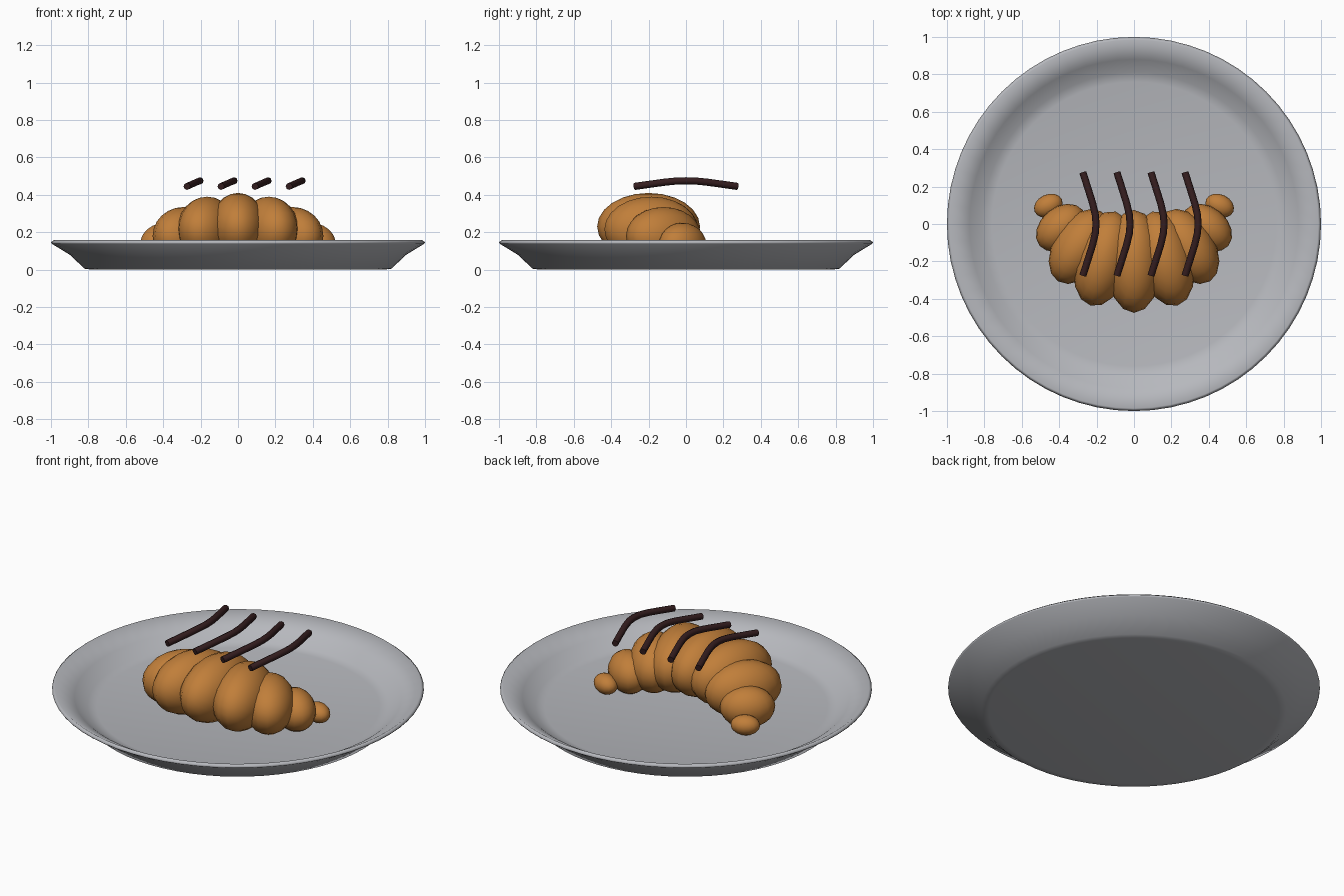
import bpy, bmesh, math
from mathutils import Vector, Matrix

if "Cube" in bpy.data.objects:
    bpy.data.objects.remove(bpy.data.objects["Cube"])


def material(name, rgb):
    m = bpy.data.materials.new(name)
    m.diffuse_color = (*rgb, 1)
    m.use_nodes = True
    m.node_tree.nodes["Principled BSDF"].inputs["Base Color"].default_value = m.diffuse_color
    return m


GREY = material("plate grey", (0.47, 0.48, 0.51))
GOLDEN = material("baked golden", (0.53, 0.21, 0.042))
CHOCOLATE = material("dark chocolate", (0.036, 0.013, 0.014))


def finish(name, bm, mat, angle=None):
    bmesh.ops.recalc_face_normals(bm, faces=bm.faces)
    mesh = bpy.data.meshes.new(name)
    bm.to_mesh(mesh)
    bm.free()
    mesh.materials.append(mat)
    obj = bpy.data.objects.new(name, mesh)
    bpy.context.collection.objects.link(obj)
    bpy.context.view_layer.objects.active = obj
    obj.select_set(True)
    if angle is None:
        bpy.ops.object.shade_smooth()
    else:
        bpy.ops.object.shade_smooth_by_angle(angle=math.radians(angle))
    obj.select_set(False)
    return obj


def bridge(bm, rings):
    n = len(rings[0])
    for a, b in zip(rings, rings[1:]):
        for i in range(n):
            j = (i + 1) % n
            bm.faces.new((a[i], a[j], b[j], b[i]))
    bm.faces.new(rings[0])
    bm.faces.new(rings[-1])


# Plate: revolved profile (radius, height) from underside, over the rim, to floor
def plate():
    profile = [(0.78, 0), (0.82, 0.005), (0.90, 0.08), (0.995, 0.138), (1.0, 0.146),
               (0.985, 0.158), (0.88, 0.098), (0.81, 0.045), (0.76, 0.035)]
    n = 64
    bm = bmesh.new()
    rings = [[bm.verts.new((r * math.cos(2 * math.pi * i / n),
                            r * math.sin(2 * math.pi * i / n), z)) for i in range(n)]
             for r, z in profile]
    bridge(bm, rings)
    finish("plate", bm, GREY)


# Croissant: overlapping squashed balls fanned along an arc
def croissant_segment(name, centre, size, turn):
    bm = bmesh.new()
    bmesh.ops.create_uvsphere(bm, u_segments=16, v_segments=12, radius=1)
    place = (Matrix.Translation(centre) @ Matrix.Rotation(math.radians(turn), 4, 'Z')
             @ Matrix.Diagonal((*size, 1)))
    bmesh.ops.transform(bm, matrix=place, verts=bm.verts)
    finish(name, bm, GOLDEN)


# Chocolate drizzle: bent eight-sided tubes hovering over the croissant
def drizzle(name, x0):
    half = [(0.275, 0, 0.445), (0.19, 0.027, 0.457), (0.11, 0.052, 0.468),
            (0.05, 0.066, 0.474)]
    path = half + [(0, 0.07, 0.475)] + [(-y, x, z) for y, x, z in reversed(half)]
    pts = [Vector((x0 + x, y, z)) for y, x, z in path]
    bm = bmesh.new()
    rings = []
    for i, p in enumerate(pts):
        along = (pts[min(i + 1, len(pts) - 1)] - pts[max(i - 1, 0)]).normalized()
        side = along.cross(Vector((0, 0, 1))).normalized()
        up = side.cross(along)
        rings.append([bm.verts.new(p + 0.019 * (side * math.cos(k * math.pi / 4)
                                                + up * math.sin(k * math.pi / 4)))
                      for k in range(8)])
    bridge(bm, rings)
    finish(name, bm, CHOCOLATE, 50)


plate()
croissant_segment("croissant_middle", (0, -0.2, 0.23), (0.15, 0.275, 0.18), 0)
for side, s in (("left", -1), ("right", 1)):
    for part, (x, y, z), size, turn in (
            ("inner", (0.165, -0.185, 0.215), (0.15, 0.26, 0.175), 15),
            ("outer", (0.29, -0.12, 0.18), (0.14, 0.22, 0.155), 32),
            ("end", (0.39, -0.02, 0.135), (0.11, 0.15, 0.115), 50),
            ("tip", (0.458, 0.098, 0.09), (0.06, 0.08, 0.055), 65)):
        croissant_segment(f"croissant_{part}_{side}", (s * x, y, z), size, s * turn)
for i in range(4):
    drizzle(f"chocolate_drizzle_{i + 1}", -0.273 + 0.182 * i)
